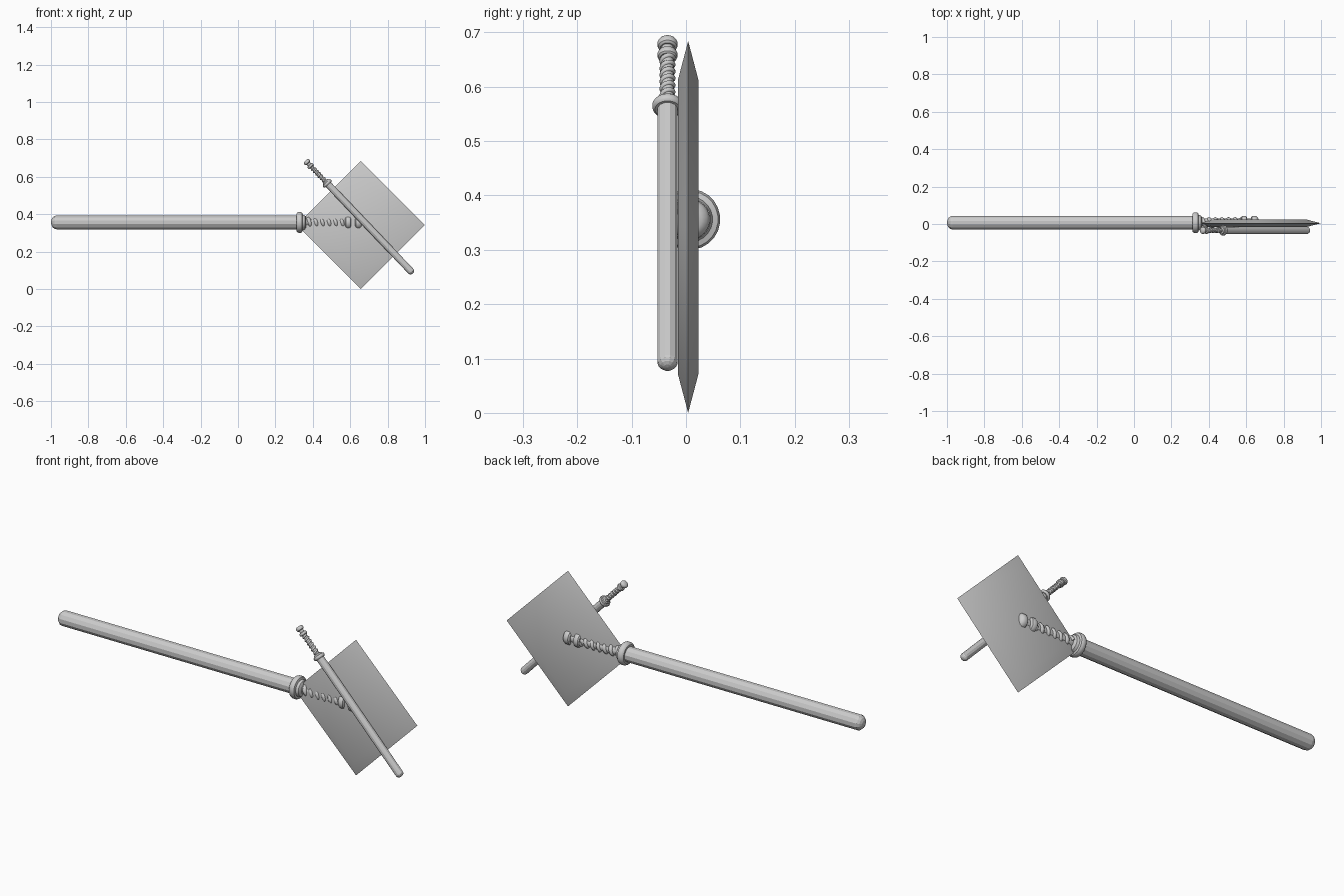
import bpy, bmesh, math
from mathutils import Matrix, Vector

if "Cube" in bpy.data.objects:
    bpy.data.objects.remove(bpy.data.objects["Cube"])


def lathe(name, profile, sides, matrix, smooth):
    """Revolve (x, radius) points about the local x axis."""
    bm = bmesh.new()
    rings = []
    for x, r in profile:
        if r == 0:
            rings.append([bm.verts.new((x, 0, 0))] * sides)
        else:
            rings.append([bm.verts.new((x, r * math.cos(a), r * math.sin(a)))
                          for a in (2 * math.pi * (i + 0.5) / sides for i in range(sides))])
    for a, b in zip(rings, rings[1:]):
        for i in range(sides):
            j = (i + 1) % sides
            bm.faces.new(list(dict.fromkeys((a[i], a[j], b[j], b[i]))))
    bmesh.ops.recalc_face_normals(bm, faces=bm.faces)
    return finish(name, bm, matrix, smooth)


def finish(name, bm, matrix, smooth):
    mesh = bpy.data.meshes.new(name)
    bm.to_mesh(mesh)
    bm.free()
    ob = bpy.data.objects.new(name, mesh)
    bpy.context.collection.objects.link(ob)
    ob.matrix_world = matrix
    if smooth:
        bpy.ops.object.select_all(action='DESELECT')
        ob.select_set(True)
        bpy.context.view_layer.objects.active = ob
        bpy.ops.object.shade_smooth_by_angle(angle=math.radians(35))
    return ob


def grip_wrap(name, matrix):
    """Cord wound around the grip."""
    turns, steps, x0, x1 = 6, 16, 0.365, 0.575
    curve = bpy.data.curves.new(name, 'CURVE')
    curve.dimensions = '3D'
    curve.bevel_depth = 0.010
    curve.bevel_resolution = 2
    curve.use_fill_caps = True
    spline = curve.splines.new('POLY')
    n = turns * steps
    spline.points.add(n)
    for i, p in enumerate(spline.points):
        a = 2 * math.pi * i / steps
        p.co = (x0 + (x1 - x0) * i / n, 0.020 * math.cos(a), 0.020 * math.sin(a), 1)
    ob = bpy.data.objects.new(name, curve)
    bpy.context.collection.objects.link(ob)
    ob.matrix_world = matrix


def rod(prefix, matrix):
    # Faceted shaft with a rounded tip
    tip = [(-1 + 0.03 * (1 - math.cos(t)), 0.038 * math.sin(t))
           for t in (math.pi / 2 * k / 4 for k in range(5))]
    tip[0] = (-1, 0)
    lathe(prefix + "_shaft", tip + [(0.33, 0.038), (0.33, 0)], 12, matrix, False)
    # Rounded guard ring with stepped collar
    lathe(prefix + "_guard", [(0.312, 0), (0.312, 0.046), (0.317, 0.053), (0.325, 0.056),
          (0.336, 0.056), (0.343, 0.052), (0.346, 0.042), (0.358, 0.038),
          (0.364, 0.028), (0.364, 0)], 24, matrix, True)
    # Grip core and cord
    lathe(prefix + "_grip", [(0.35, 0), (0.35, 0.022), (0.64, 0.022), (0.64, 0)], 16, matrix, True)
    grip_wrap(prefix + "_grip_wrap", matrix)
    # Two pommel rings
    lathe(prefix + "_pommel_ring", [(0.572, 0), (0.572, 0.028), (0.577, 0.035), (0.584, 0.037),
          (0.594, 0.037), (0.601, 0.034), (0.605, 0.026), (0.605, 0)], 20, matrix, True)
    lathe(prefix + "_pommel_cap", [(0.625, 0), (0.625, 0.027), (0.631, 0.035), (0.638, 0.037),
          (0.650, 0.037), (0.659, 0.032), (0.665, 0.022), (0.667, 0)], 20, matrix, True)


# Long rod, and a half-size copy lying diagonally across the plate
rod("long_rod", Matrix.Translation((0, 0.007, 0.356)))
short = (Matrix.Translation((0.648, -0.034, 0.385))
         @ Matrix.Rotation(math.radians(-133.6), 4, 'Y')
         @ Matrix.Scale(0.5, 4) @ Matrix.Translation((0.1665, 0, 0)))
rod("short_rod", short)

# Diamond plate with sharp bevelled rim
bm = bmesh.new()
loops = []
for y, r in ((-0.019, 0.27), (0, 0.342), (0.019, 0.27)):
    loops.append([bm.verts.new((r * math.cos(k * math.pi / 2), y, r * math.sin(k * math.pi / 2)))
                  for k in range(4)])
for a, b in zip(loops, loops[1:]):
    for i in range(4):
        j = (i + 1) % 4
        bm.faces.new((a[i], a[j], b[j], b[i]))
bm.faces.new(loops[0])
bm.faces.new(loops[2])
bmesh.ops.recalc_face_normals(bm, faces=bm.faces)
finish("diamond_plate", bm, Matrix.Translation((0.656, 0.004, 0.342)), True)
